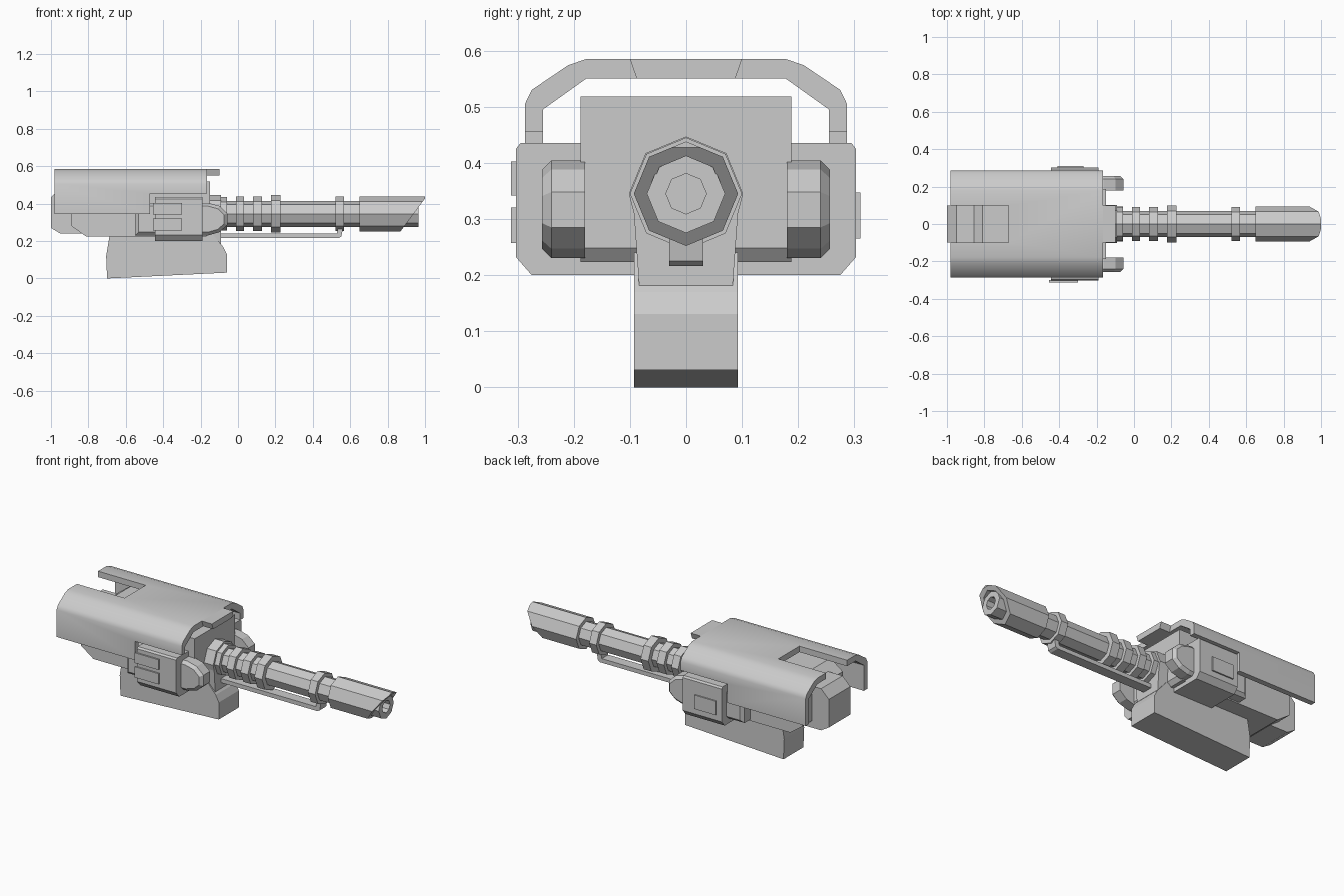
import bpy, bmesh, math
from mathutils import Vector

if "Cube" in bpy.data.objects:
    bpy.data.objects.remove(bpy.data.objects["Cube"])

grey = bpy.data.materials.new("light grey metal")
grey.diffuse_color = (0.6, 0.6, 0.6, 1)
grey.use_nodes = True
grey.node_tree.nodes["Principled BSDF"].inputs["Base Color"].default_value = grey.diffuse_color
AXIS_Z = 0.345  # height of the barrel axis


def finish(name, bm, smooth=0):
    bmesh.ops.recalc_face_normals(bm, faces=bm.faces)
    me = bpy.data.meshes.new(name)
    bm.to_mesh(me)
    bm.free()
    me.materials.append(grey)
    ob = bpy.data.objects.new(name, me)
    bpy.context.collection.objects.link(ob)
    return ob


def prism(name, pts, axis, a, b, inset=1.0):
    """Extrude a profile along 'x' (points are y,z) or 'y' (points are x,z)."""
    bm = bmesh.new()
    put = (lambda p, d: (d, p[0], p[1])) if axis == 'x' else (lambda p, d: (p[0], d, p[1]))
    r0 = [bm.verts.new(put(p, a)) for p in pts]
    r1 = [bm.verts.new(put(p, b)) for p in pts]
    n = len(pts)
    for i in range(n):
        j = (i + 1) % n
        bm.faces.new((r0[i], r0[j], r1[j], r1[i]))
    bm.faces.new(r0[::-1])
    bm.faces.new(r1)
    return finish(name, bm)


def box(name, x0, x1, y0, y1, z0, z1):
    return prism(name, [(x0, z0), (x1, z0), (x1, z1), (x0, z1)], 'y', y0, y1)


def lathe(name, prof, n=8):
    """Closed (x, r) profile turned round the barrel axis, corner at the top."""
    bm = bmesh.new()
    rings = []
    for x, r in prof:
        rings.append([bm.verts.new((x, r * math.sin(2 * math.pi * k / n),
                                    AXIS_Z + r * math.cos(2 * math.pi * k / n))) for k in range(n)])
    m = len(rings)
    for i in range(m):
        p, q = rings[i], rings[(i + 1) % m]
        for k in range(n):
            l = (k + 1) % n
            bm.faces.new((p[k], p[l], q[l], q[k]))
    bmesh.ops.remove_doubles(bm, verts=bm.verts, dist=1e-5)
    bmesh.ops.dissolve_degenerate(bm, edges=bm.edges, dist=1e-5)
    return finish(name, bm)


def cut(ob, cutter):
    mod = ob.modifiers.new("cut", 'BOOLEAN')
    mod.operation, mod.solver, mod.object = 'DIFFERENCE', 'EXACT', cutter
    bpy.context.view_layer.update()
    dg = bpy.context.evaluated_depsgraph_get()
    me = bpy.data.meshes.new_from_object(ob.evaluated_get(dg))
    ob.modifiers.clear()
    ob.data = me
    bpy.data.objects.remove(cutter)


# receiver body with chamfered ends
prism("body", [(-0.89, 0.28), (-0.81, 0.223), (-0.17, 0.223), (-0.15, 0.248),
               (-0.15, 0.518), (-0.81, 0.518), (-0.89, 0.46)], 'y', -0.188, 0.188)
prism("rear_block", [(-1.0, 0.27), (-0.95, 0.24), (-0.7, 0.24), (-0.7, 0.485),
                     (-0.95, 0.485), (-1.0, 0.435)], 'y', -0.1, 0.1)

# curved cover shell: rear notch and raised front sides
outer = [(0.287, 0.345), (0.287, 0.505), (0.275, 0.53), (0.21, 0.574), (0.178, 0.585)]
inner = [(0.178, 0.55), (0.255, 0.495), (0.255, 0.345)]
half = outer + [(-y, z) for y, z in outer[::-1]]
under = [(-y, z) for y, z in inner[::-1]] + inner
cover = prism("cover_shell", half + under, 'x', -0.98, -0.165)
cut(cover, box("notch_cutter", -1.1, -0.67, -0.098, 0.098, 0.5, 0.7))
cut(cover, box("side_cutter", -0.47, 0.1, -0.5, 0.5, 0.2, 0.455))
for p in cover.data.polygons:
    p.use_smooth = True
cover.data.set_sharp_from_angle(angle=math.radians(33))
prism("cover_front_tab", [(-0.1, 0.585), (0.1, 0.585), (0.088, 0.55), (-0.088, 0.55)],
      'x', -0.165, -0.1)

# cross block carrying both side boxes, with side plates
right = [(0.275, 0.2), (0.303, 0.232), (0.303, 0.425), (0.295, 0.435)]
prism("side_boxes", right + [(-y, z) for y, z in right[::-1]], 'x', -0.445, -0.19)
box("upper_side_plate", -0.455, -0.30, -0.312, -0.30, 0.342, 0.402)
box("lower_side_plate", -0.455, -0.30, -0.312, -0.30, 0.257, 0.32)
box("back_side_plate", -0.41, -0.27, 0.30, 0.311, 0.265, 0.347)

# round-nosed side pods with a chamfered outer rim
pod = [(-0.55, 0.23), (-0.16, 0.23), (-0.1, 0.247), (-0.057, 0.285),
       (-0.057, 0.348), (-0.1, 0.388), (-0.16, 0.404), (-0.55, 0.404)]
for s, side in ((-1, "front"), (1, "back")):
    ob = prism(side + "_side_pod", pod, 'y', s * 0.18, s * 0.257)
    bm = bmesh.new()
    bm.from_mesh(ob.data)
    rim = [e for e in bm.edges if all(abs(v.co.y) > 0.25 for v in e.verts)]
    bmesh.ops.bevel(bm, geom=rim, offset=0.017, segments=1, affect='EDGES')
    bm.to_mesh(ob.data)
    bm.free()

# mount under the body
prism("base_mount", [(-0.70, 0), (-0.06, 0.031), (-0.06, 0.131), (-0.08, 0.17),
                     (-0.14, 0.24), (-0.685, 0.24), (-0.705, 0.12)], 'y', -0.093, 0.093)

# front collar plate: octagon top, tapered bottom
r = 0.102
c = r * math.sqrt(0.5)
collar = [(0.06, 0.163), (0.083, 0.172), (0.093, 0.31), (r, AXIS_Z), (c, AXIS_Z + c)]
prism("front_collar", collar + [(0, AXIS_Z + r)] + [(-y, z) for y, z in collar[::-1]],
      'x', -0.16, -0.09)

# barrel with bore, and its rings
lathe("barrel", [(-0.12, 0), (-0.12, 0.07), (0.965, 0.07), (0.965, 0.036),
                 (0.88, 0.036), (0.88, 0)])
for i, (x0, x1, rad) in enumerate([(-0.1, -0.06, 0.09), (-0.012, 0.033, 0.092), (0.08, 0.128, 0.092),
                                   (0.176, 0.226, 0.1), (0.52, 0.566, 0.092)]):
    lathe("barrel_ring_%d" % (i + 1), [(x0, 0), (x0, rad), (x1, rad), (x1, 0)])

# muzzle sleeve, cut at a slant
muzzle = lathe("muzzle_sleeve", [(0.65, 0.067), (0.65, 0.093), (1.0, 0.093), (1.0, 0.067)])
cut(muzzle, prism("slant_cutter", [(0.86, 0.24), (1.2, 0.24), (1.2, 0.43), (1.002, 0.43)],
                  'y', -0.3, 0.3))

# rail under the barrel, bent up into the far ring
prism("under_rail", [(-0.12, 0.216), (0.54, 0.216), (0.553, 0.225), (0.562, 0.275),
                     (0.535, 0.275), (0.528, 0.24), (-0.12, 0.24)], 'y', -0.03, 0.03)
